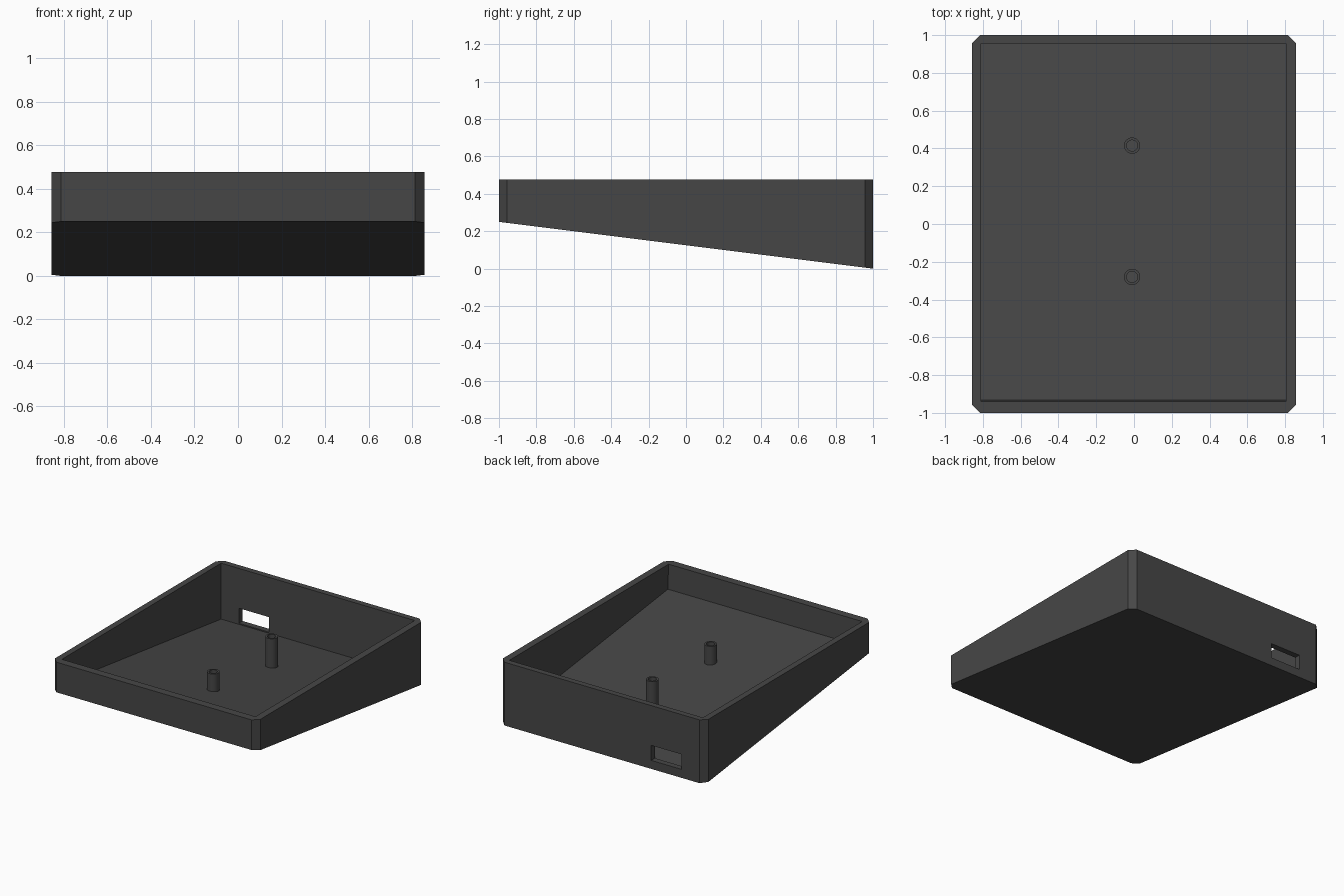
import bpy, bmesh, math

if "Cube" in bpy.data.objects:
    bpy.data.objects.remove(bpy.data.objects["Cube"])

W, L, TOP = 0.857, 1.0, 0.477     # half width, half length, rim height
CH, FLOOR = 0.043, 0.05           # corner chamfer, floor thickness

plastic = bpy.data.materials.new("dark_grey_plastic")
plastic.diffuse_color = (0.062, 0.062, 0.062, 1)
plastic.use_nodes = True
plastic.node_tree.nodes["Principled BSDF"].inputs["Base Color"].default_value = plastic.diffuse_color


def under(y):
    """Height of the sloped underside at y."""
    return 0.125 * (1 - y)


def make(name, bm):
    bmesh.ops.recalc_face_normals(bm, faces=bm.faces)
    me = bpy.data.meshes.new(name)
    bm.to_mesh(me)
    bm.free()
    me.materials.append(plastic)
    ob = bpy.data.objects.new(name, me)
    bpy.context.collection.objects.link(ob)
    return ob


def prism(name, lower, upper):
    """Closed solid between two matching rings of points."""
    bm = bmesh.new()
    a = [bm.verts.new(p) for p in lower]
    b = [bm.verts.new(p) for p in upper]
    bm.faces.new(a)
    bm.faces.new(b)
    n = len(a)
    for i in range(n):
        j = (i + 1) % n
        bm.faces.new((a[i], a[j], b[j], b[i]))
    return make(name, bm)


def cut(ob, cutter):
    cutter.hide_render = True
    mod = ob.modifiers.new("cut", "BOOLEAN")
    mod.operation, mod.solver, mod.object = "DIFFERENCE", "EXACT", cutter
    bpy.context.view_layer.objects.active = ob
    bpy.ops.object.modifier_apply(modifier=mod.name)
    bpy.data.objects.remove(cutter)


def rect(x0, x1, y0, y1):
    return [(x0, y0), (x1, y0), (x1, y1), (x0, y1)]


# Wedge shell with chamfered upright corners
plan = [(-W + CH, -L), (W - CH, -L), (W, -L + CH), (W, L - CH),
        (W - CH, L), (-W + CH, L), (-W, L - CH), (-W, -L + CH)]
case = prism("case", [(x, y, under(y)) for x, y in plan],
             [(x, y, TOP) for x, y in plan])

# Open cavity, its floor parallel to the underside
cavity = prism("cavity_cutter",
               [(x, y, under(y) + FLOOR) for x, y in rect(-0.81, 0.804, -0.932, 0.956)],
               [(x, y, TOP + 0.1) for x, y in rect(-0.81, 0.804, -0.945, 0.956)])
cut(case, cavity)

# Cable port through the back wall
port = rect(-0.662, -0.41, 0.9, 1.1)
cut(case, prism("port_cutter", [(x, y, 0.064) for x, y in port],
                [(x, y, 0.177) for x, y in port]))


# Hollow screw posts standing on the floor
def post(name, x, y, top=0.347, r_out=0.043, r_in=0.029, n=32):
    base = under(y) + FLOOR - 0.015
    bm = bmesh.new()
    rings = []
    for r, z in ((r_out, base), (r_out, top), (r_in, top), (r_in, base)):
        rings.append([bm.verts.new((x + r * math.cos(2 * math.pi * i / n),
                                    y + r * math.sin(2 * math.pi * i / n), z))
                      for i in range(n)])
    for k in range(4):
        a, b = rings[k], rings[(k + 1) % 4]
        for i in range(n):
            j = (i + 1) % n
            bm.faces.new((a[i], a[j], b[j], b[i]))
    ob = make(name, bm)
    bpy.ops.object.select_all(action="DESELECT")
    ob.select_set(True)
    bpy.context.view_layer.objects.active = ob
    bpy.ops.object.shade_smooth_by_angle(angle=math.radians(30))


post("back_post", -0.01, 0.415)
post("front_post", -0.01, -0.28)
